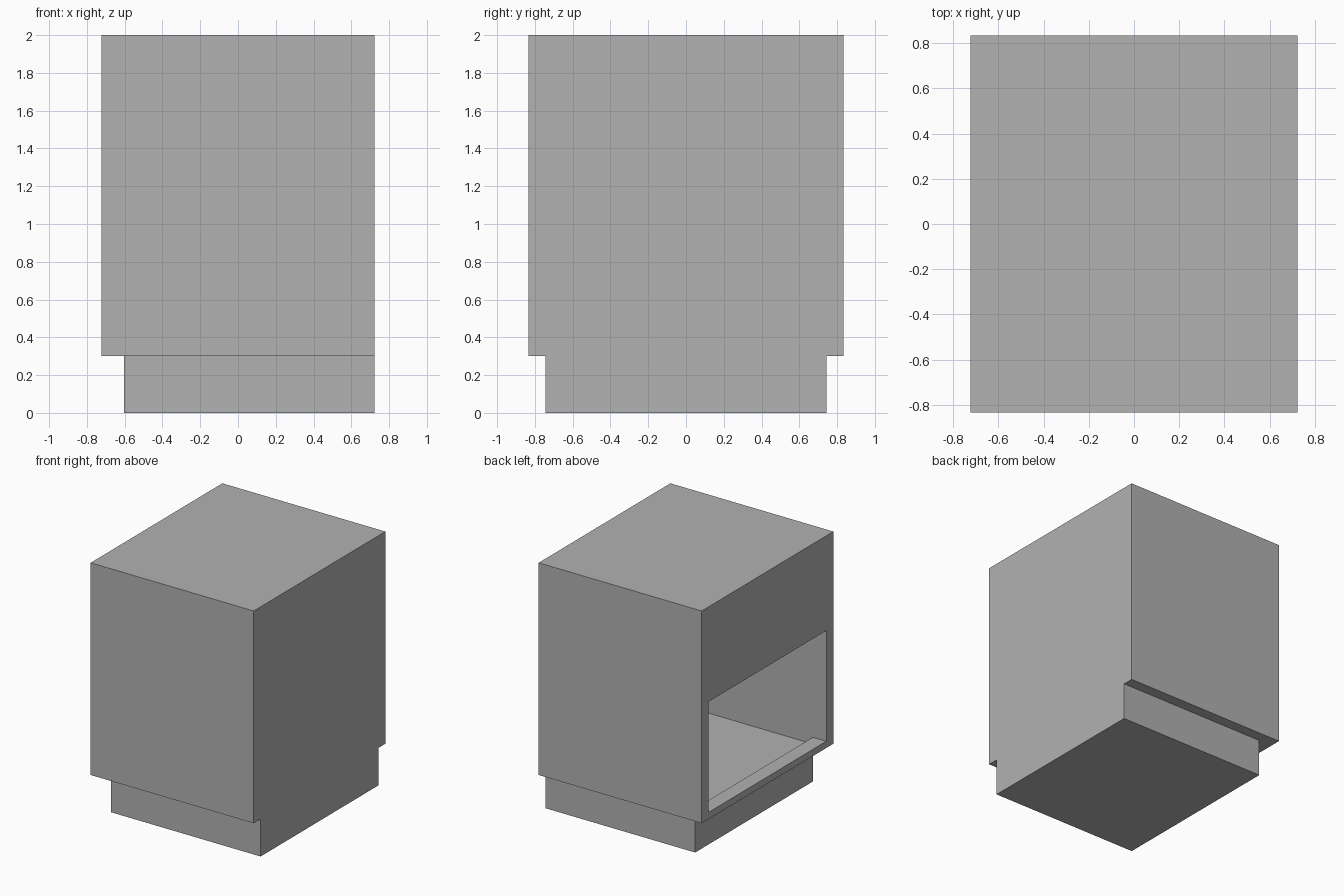
import bpy
import bmesh

old = bpy.data.objects.get("Cube")
if old:
    bpy.data.objects.remove(old, do_unlink=True)

# Single flat grey
GREY = (0.445, 0.445, 0.445, 1.0)
mat = bpy.data.materials.new("plain grey")
mat.diffuse_color = GREY
mat.use_nodes = True
mat.node_tree.nodes["Principled BSDF"].inputs["Base Color"].default_value = GREY


def extrude_profile(name, profile, half_width):
    """Extrude an (x, z) profile along y, centred on y = 0."""
    bm = bmesh.new()
    face = bm.faces.new([bm.verts.new((x, -half_width, z)) for x, z in profile])
    ext = bmesh.ops.extrude_face_region(bm, geom=[face])
    moved = [g for g in ext["geom"] if isinstance(g, bmesh.types.BMVert)]
    bmesh.ops.translate(bm, verts=moved, vec=(0, 2 * half_width, 0))
    bmesh.ops.recalc_face_normals(bm, faces=bm.faces)
    mesh = bpy.data.meshes.new(name)
    bm.to_mesh(mesh)
    bm.free()
    mesh.materials.append(mat)
    obj = bpy.data.objects.new(name, mesh)
    bpy.context.collection.objects.link(obj)
    return obj


def rect(x0, x1, z0, z1):
    return [(x0, z0), (x1, z0), (x1, z1), (x0, z1)]


X, Y = 0.722, 0.833            # cabinet half sizes
INNER_X, INNER_Y = -0.603, 0.745   # back of the framed side, plinth half depth
FLOOR, SILL, LINTEL = 0.30, 0.354, 1.24

# Cabinet box, overhanging the plinth on three sides
cabinet = extrude_profile("cabinet_body", rect(-X, X, FLOOR, 2.0), Y)

# Plinth, flush with the +x side; its top is the compartment floor
extrude_profile("plinth", rect(INNER_X, X, 0.0, FLOOR), INNER_Y)

# Open compartment with a raised sill at the -x side
cutter = extrude_profile("compartment_cutter", [
    (-X - 0.1, SILL), (INNER_X, SILL), (INNER_X, FLOOR - 0.1),
    (X - 0.088, FLOOR - 0.1), (X - 0.088, LINTEL), (-X - 0.1, LINTEL)], INNER_Y)
cutter.hide_render = True

cut = cabinet.modifiers.new("compartment", 'BOOLEAN')
cut.operation = 'DIFFERENCE'
cut.solver = 'EXACT'
cut.object = cutter
bpy.context.view_layer.objects.active = cabinet
bpy.ops.object.modifier_apply(modifier=cut.name)
bpy.data.objects.remove(cutter, do_unlink=True)
